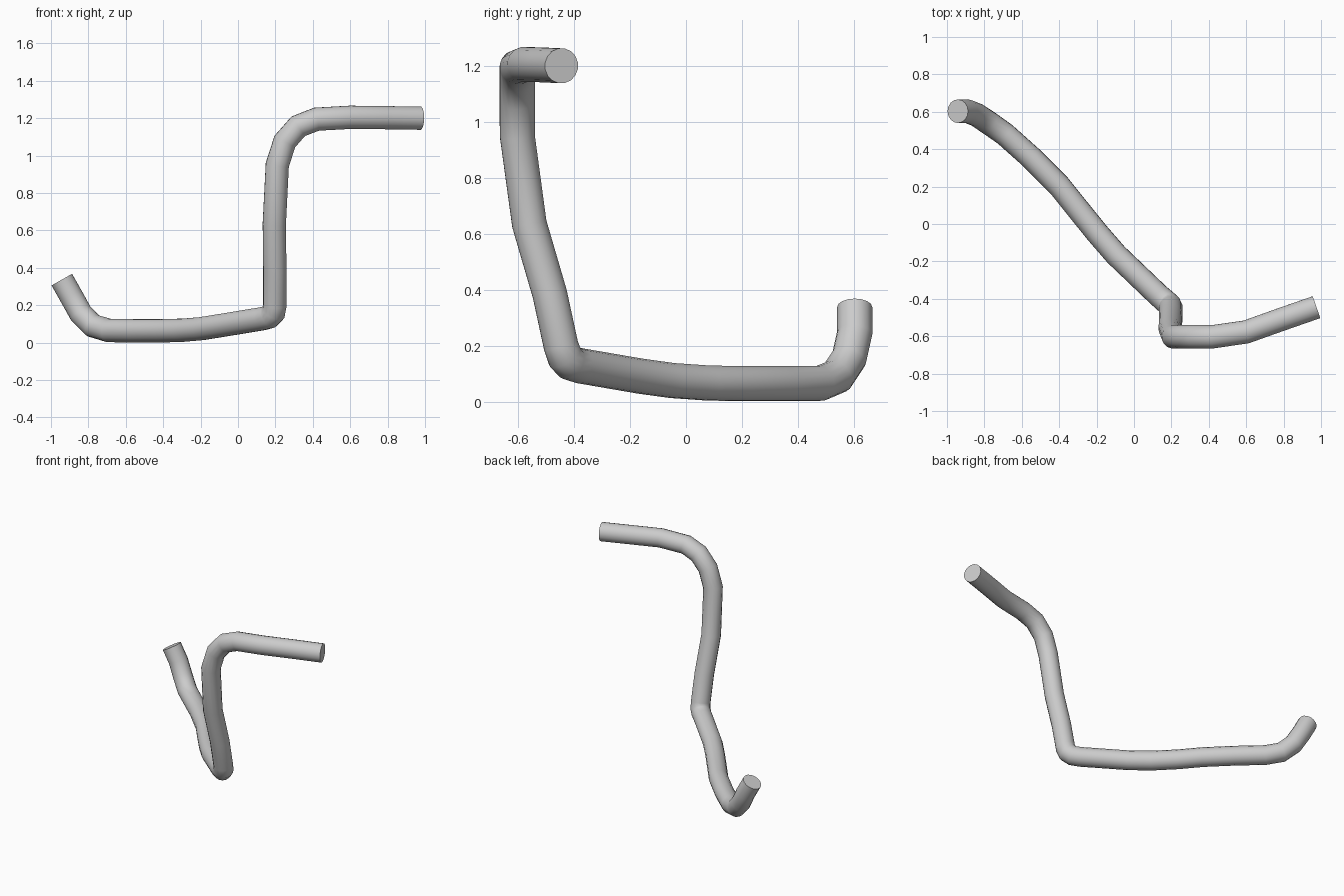
import bpy
import math
from mathutils import Vector

cube = bpy.data.objects.get("Cube")
if cube:
    bpy.data.objects.remove(cube, do_unlink=True)

RADIUS = 0.063

# Centre line of the bent tube, from the raised back end to the upper arm
PATH = [
    (-0.942, 0.603, 0.337), (-0.89, 0.603, 0.245), (-0.84, 0.583, 0.155),
    (-0.775, 0.54, 0.09), (-0.69, 0.48, 0.065),
    (-0.55, 0.355, 0.064), (-0.40, 0.205, 0.064), (-0.30, 0.08, 0.066),
    (-0.195, -0.05, 0.075), (-0.095, -0.165, 0.091),
    (0.13, -0.38, 0.128), (0.168, -0.413, 0.138), (0.19, -0.433, 0.16),
    (0.197, -0.447, 0.2),
    (0.197, -0.487, 0.385), (0.194, -0.56, 0.635), (0.21, -0.603, 0.95),
    (0.25, -0.603, 1.075), (0.322, -0.603, 1.157), (0.42, -0.603, 1.195),
    (0.60, -0.577, 1.205), (0.785, -0.511, 1.203), (0.975, -0.445, 1.2),
]

# Plain grey finish
grey = bpy.data.materials.new("light grey")
grey.use_nodes = True
colour = (0.6, 0.6, 0.6, 1.0)
grey.diffuse_color = colour
grey.node_tree.nodes["Principled BSDF"].inputs["Base Color"].default_value = colour

# Round tube swept along the centre line, with closed ends
curve = bpy.data.curves.new("bent_tube", "CURVE")
curve.dimensions = "3D"
curve.twist_mode = "MINIMUM"
curve.bevel_depth = RADIUS
curve.bevel_resolution = 6
curve.use_fill_caps = True
spline = curve.splines.new("POLY")
spline.points.add(len(PATH) - 1)
for i, (point, co) in enumerate(zip(spline.points, PATH)):
    point.co = (*co, 1.0)
    # Widen the ring at each bend so the tube keeps its thickness
    if 0 < i < len(PATH) - 1:
        before = Vector(co) - Vector(PATH[i - 1])
        after = Vector(PATH[i + 1]) - Vector(co)
        point.radius = 1.0 / math.sqrt(math.cos(before.angle(after) / 2))
curve.materials.append(grey)

tube = bpy.data.objects.new("bent_tube", curve)
bpy.context.collection.objects.link(tube)
bpy.ops.object.select_all(action="DESELECT")
tube.select_set(True)
bpy.context.view_layer.objects.active = tube
bpy.ops.object.convert(target="MESH")
bpy.ops.object.shade_smooth_by_angle(angle=math.radians(50))
